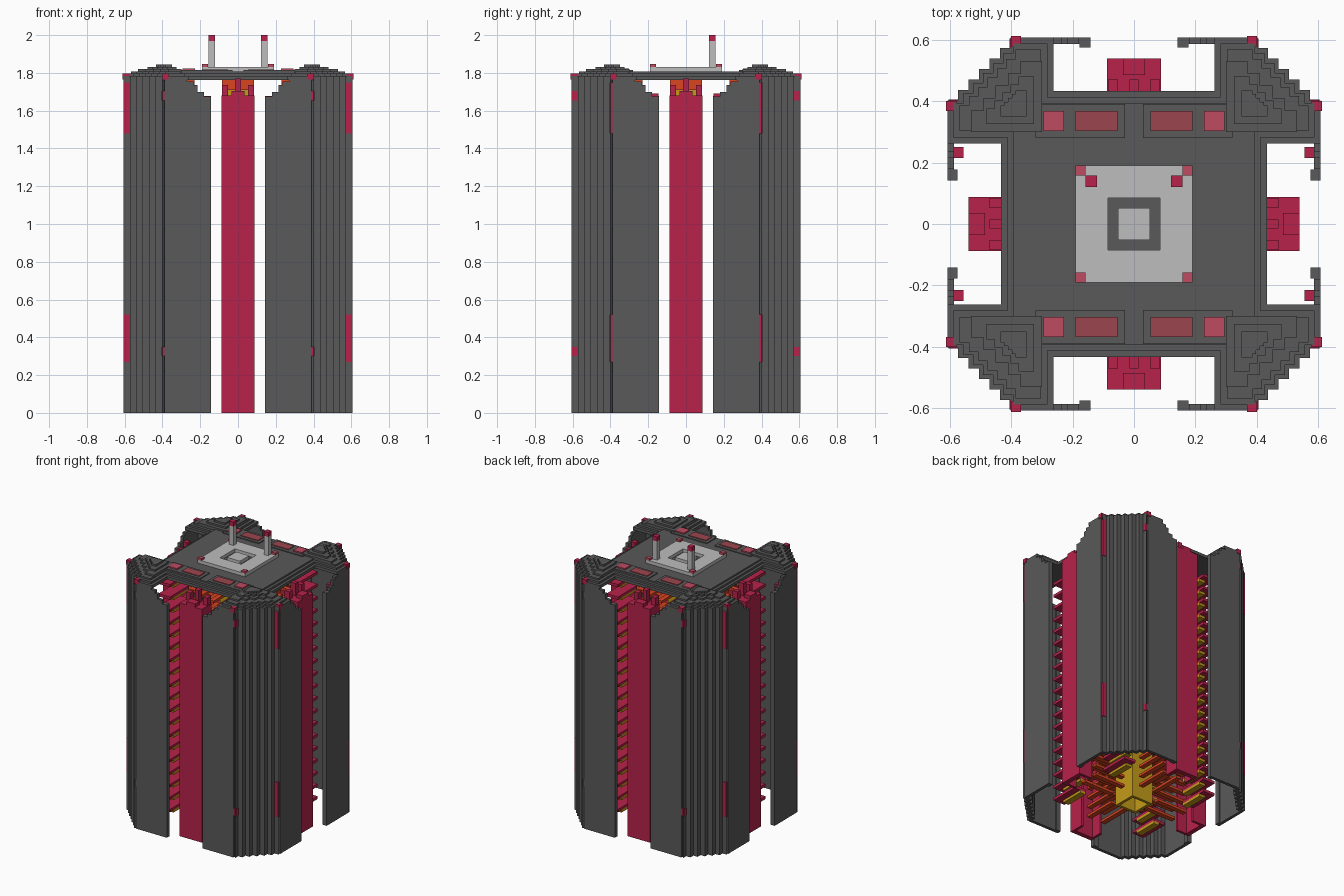
import bpy, bmesh, math
from mathutils import Matrix, Vector

if "Cube" in bpy.data.objects:
    bpy.data.objects.remove(bpy.data.objects["Cube"], do_unlink=True)


def material(name, r, g, b):
    m = bpy.data.materials.new(name)
    m.use_nodes = True
    m.diffuse_color = (r, g, b, 1)
    bsdf = m.node_tree.nodes["Principled BSDF"]
    bsdf.inputs["Base Color"].default_value = (r, g, b, 1)
    bsdf.inputs["Roughness"].default_value = 0.8
    return m


DARK = material("dark grey", 0.10, 0.10, 0.10)
RED = material("crimson", 0.48, 0.016, 0.07)
LIGHT = material("light grey", 0.51, 0.51, 0.51)
OCHRE = material("ochre", 0.56, 0.33, 0.01)
ORANGE = material("orange red", 0.70, 0.06, 0.015)
PINK = material("pink lamp", 0.51, 0.07, 0.12)
BROWN = material("brown red lamp", 0.33, 0.06, 0.076)


def add_box(bm, x0, x1, y0, y1, z0, z1):
    m = Matrix.Translation(((x0 + x1) / 2, (y0 + y1) / 2, (z0 + z1) / 2))
    m = m @ Matrix.Diagonal((abs(x1 - x0), abs(y1 - y0), abs(z1 - z0), 1))
    bmesh.ops.create_cube(bm, size=1, matrix=m)


def add_prism(bm, pts, h):
    """Extrude an outline (list of 3D points) along vector h."""
    f = bm.faces.new([bm.verts.new(p) for p in pts])
    bottom = bmesh.ops.duplicate(bm, geom=[f])["geom"]
    base = [g for g in bottom if isinstance(g, bmesh.types.BMFace)]
    top = bmesh.ops.extrude_face_region(bm, geom=base)["geom"]
    bmesh.ops.translate(bm, vec=h, verts=[v for v in top if isinstance(v, bmesh.types.BMVert)])
    # The first face closes the underside
    bmesh.ops.remove_doubles(bm, verts=bm.verts[:], dist=1e-6)


def finish(name, bm, mat):
    bmesh.ops.recalc_face_normals(bm, faces=bm.faces[:])
    me = bpy.data.meshes.new(name)
    bm.to_mesh(me)
    bm.free()
    me.materials.append(mat)
    ob = bpy.data.objects.new(name, me)
    bpy.context.collection.objects.link(ob)


def turn(bm):
    """Repeat the mesh on all four sides by quarter turns."""
    geom = bm.verts[:] + bm.edges[:] + bm.faces[:]
    for k in (1, 2, 3):
        new = bmesh.ops.duplicate(bm, geom=geom)["geom"]
        bmesh.ops.rotate(bm, matrix=Matrix.Rotation(k * math.pi / 2, 3, "Z"),
                         verts=[v for v in new if isinstance(v, bmesh.types.BMVert)])


def boxes(name, mat, items, copies="none"):
    """Boxes repeated by quarter turns ("turn") or mirrored to four corners ("mirror")."""
    bm = bmesh.new()
    for b in items:
        if copies == "mirror":
            for sx in (1, -1):
                for sy in (1, -1):
                    add_box(bm, sx * b[0], sx * b[1], sy * b[2], sy * b[3], *b[4:])
        else:
            add_box(bm, *b)
    if copies == "turn":
        turn(bm)
    finish(name, bm, mat)


def stairs(o, c, n):
    """Stepped diagonal from (o, c) to (c, o)."""
    s = (o - c) / n
    pts = [(o, c)]
    for i in range(n):
        pts += [(o - s * (i + 1), c + s * i), (o - s * (i + 1), c + s * (i + 1))]
    return pts


# Stepped corner shells, thin and open inside
bm = bmesh.new()
outer = stairs(0.607, 0.402, 6)
inner = [(x - 0.022, y - 0.022) for x, y in outer]
add_prism(bm, [(x, y, 0) for x, y in outer + inner[::-1]], (0, 0, 1.775))
turn(bm)
finish("corner_shell", bm, DARK)

# Flat wall plates with ragged upper inner corners, two per side
bm = bmesh.new()
edge = [(0.142, 0), (0.388, 0), (0.388, 1.775), (0.27, 1.775), (0.27, 1.755), (0.235, 1.755),
        (0.235, 1.735), (0.215, 1.735), (0.215, 1.70), (0.18, 1.70), (0.18, 1.675), (0.142, 1.675)]
for s in (1, -1):
    add_prism(bm, [(s * x, -0.607, z) for x, z in edge], (0, 0.022, 0))
    add_box(bm, s * 0.142, s * 0.178, -0.59, -0.575, 0, 1.675)
turn(bm)
finish("wall_plate", bm, DARK)

# Red clips bridging the narrow gaps beside the plates
boxes("front_clip", RED, [(0.383, 0.405, 0.572, 0.604, z, z + 0.05) for z in (0.30, 1.655)], "mirror")
boxes("side_clip", RED, [(0.572, 0.604, 0.383, 0.405, 0.27, 0.52),
                         (0.572, 0.604, 0.383, 0.405, 1.48, 1.75),
                         (0.555, 0.59, 0.215, 0.25, 1.48, 1.70)], "mirror")

# Red side columns, channels open toward the centre, with prongs on top
W = 0.088
boxes("side_column", RED, [
    (-W, W, -0.538, -0.505, 0, 1.68),
    (-W, -W + 0.018, -0.51, -0.43, 0, 1.68),
    (W - 0.018, W, -0.51, -0.43, 0, 1.68),
    (-W, W, -0.538, -0.43, 1.655, 1.68),
    (-0.035, 0.035, -0.538, -0.485, 1.68, 1.705),
    (-0.015, 0.015, -0.47, -0.43, 1.68, 1.77),
    (-0.085, -0.052, -0.47, -0.43, 1.68, 1.735),
    (0.052, 0.085, -0.47, -0.43, 1.68, 1.735)], "turn")

# Hollow central tube
boxes("central_tube", OCHRE, [(-0.085, 0.065, -0.085, -0.065, 0, 1.735)], "turn")
boxes("tube_cap", ORANGE, [(-0.085, 0.085, -0.085, 0.085, 1.73, 1.77)])

# Orange slats in the four arms around the tube
boxes("arm_slat", ORANGE, [(min(s * 0.04, s * 0.075), max(s * 0.04, s * 0.075), -0.385, -0.142,
                            0.05 + 0.07 * i, 0.068 + 0.07 * i)
                           for i in range(24) for s in (1, -1)], "turn")
boxes("arm_end_block", ORANGE, [(-0.085, 0.085, -0.27, -0.23, 1.71, 1.77)], "turn")

# Red slats and ochre strips stacked in the corners
boxes("corner_slat", RED, [(0.29, 0.382, 0.145, 0.36, 0.05 + 0.09 * i, 0.07 + 0.09 * i)
                           for i in range(19)], "mirror")
boxes("corner_strip", OCHRE, [(0.29, 0.335, 0.145, 0.32, 0.032 + 0.09 * i, 0.052 + 0.09 * i)
                              for i in range(19)], "mirror")

# Roof in stepped layers
bm = bmesh.new()
for d, z0, z1 in ((0, 1.762, 1.783), (0.02, 1.783, 1.797), (0.04, 1.797, 1.808)):
    h, e, o, c = 0.432 - d, 0.262 + d, 0.607 - d, 0.402 - d * 0.4
    quad = [(h, e), (o, e)] + stairs(o, c, 6) + [(e, o), (e, h)]
    ring = []
    for k in range(4):
        r = Matrix.Rotation(k * math.pi / 2, 3, "Z")
        ring += [r @ Vector((x, y, z0)) for x, y in quad]
    add_prism(bm, ring, (0, 0, z1 - z0))
finish("roof", bm, DARK)

# Stepped humps over the corners
bm = bmesh.new()
for e, o, c, z in ((0.30, 0.53, 0.37, 1.82), (0.325, 0.48, 0.375, 1.832), (0.35, 0.435, 0.385, 1.845)):
    pts = [(e, e), (o, e)] + stairs(o, c, 4) + [(e, o)]
    add_prism(bm, [(x, y, 1.80) for x, y in pts], (0, 0, z - 1.80))
turn(bm)
finish("corner_hump", bm, DARK)

# Lamp beams, lamps and edge markers
boxes("lamp_beam", DARK, [(0.03, 0.32, 0.28, 0.39, 1.80, 1.814)], "mirror")
boxes("square_lamp", PINK, [(0.228, 0.295, 0.302, 0.368, 1.815, 1.824)], "mirror")
boxes("long_lamp", BROWN, [(0.053, 0.19, 0.302, 0.368, 1.812, 1.819)], "mirror")
boxes("edge_marker", RED, [(0.367, 0.40, 0.577, 0.611, 1.765, 1.797),
                           (0.577, 0.611, 0.367, 0.40, 1.765, 1.797)], "mirror")

# Light top plate with a square groove showing the dark roof
boxes("top_plate", LIGHT, [(-0.19, 0.085, -0.19, -0.085, 1.805, 1.832)], "turn")
boxes("top_plate_centre", LIGHT, [(-0.052, 0.052, -0.052, 0.052, 1.805, 1.832)])
boxes("plate_stud", PINK, [(0.158, 0.19, 0.158, 0.19, 1.83, 1.846)], "mirror")

# Two pins with red tips
for s, side in ((1, "left"), (-1, "right")):
    x = s * 0.139
    boxes(side + "_pin", LIGHT, [(x - 0.017, x + 0.017, 0.122, 0.156, 1.83, 1.97)])
    boxes(side + "_pin_tip", RED, [(x - 0.018, x + 0.018, 0.121, 0.157, 1.968, 2.0)])
